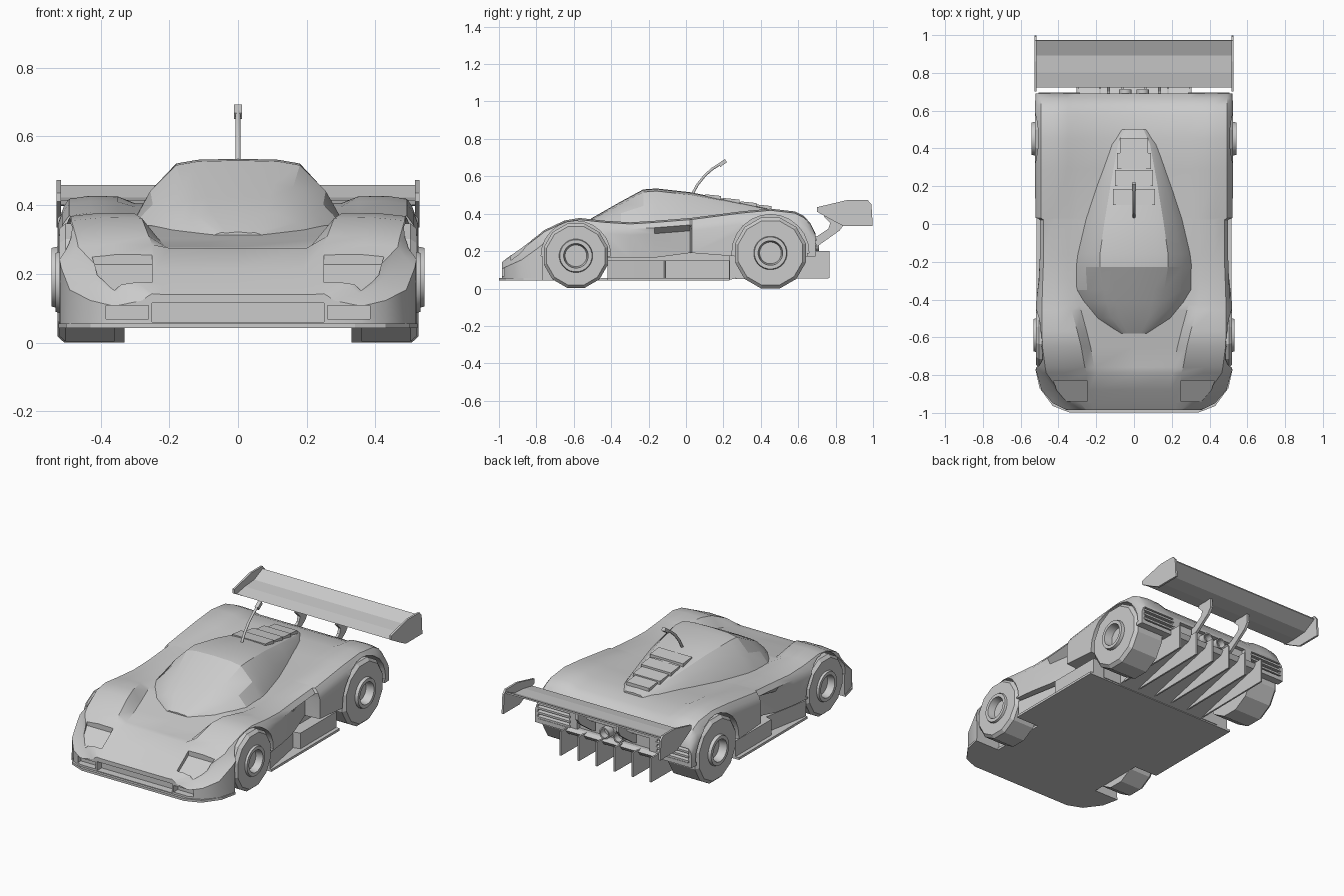
import bpy, bmesh
from math import radians, cos, sin, pi
from mathutils import Vector

if "Cube" in bpy.data.objects:
    bpy.data.objects.remove(bpy.data.objects["Cube"])


def finish(name, bm, smooth=None):
    bmesh.ops.remove_doubles(bm, verts=bm.verts, dist=1e-5)
    bmesh.ops.recalc_face_normals(bm, faces=bm.faces)
    me = bpy.data.meshes.new(name)
    bm.to_mesh(me)
    bm.free()
    ob = bpy.data.objects.new(name, me)
    bpy.context.collection.objects.link(ob)
    if smooth:
        shade(ob, smooth)
    return ob


def select(ob):
    bpy.ops.object.select_all(action='DESELECT')
    ob.select_set(True)
    bpy.context.view_layer.objects.active = ob


def shade(ob, deg):
    select(ob)
    bpy.ops.object.shade_smooth_by_angle(angle=radians(deg))


def loft(name, rings, smooth=None):
    """Skin between closed rings and cap both ends."""
    bm = bmesh.new()
    vs = [[bm.verts.new(p) for p in r] for r in rings]
    n = len(rings[0])
    for a, b in zip(vs, vs[1:]):
        for i in range(n):
            bm.faces.new((a[i], a[(i + 1) % n], b[(i + 1) % n], b[i]))
    bm.faces.new(vs[0])
    bm.faces.new(vs[-1])
    return finish(name, bm, smooth)


def prism_x(name, pts, x0, x1):
    return loft(name, [[(x, y, z) for y, z in pts] for x in (x0, x1)])


def prism_z(name, pts, z0, z1):
    return loft(name, [[(x, y, z) for x, y in pts] for z in (z0, z1)])


def box(name, x0, x1, y0, y1, z0, z1):
    return prism_x(name, [(y0, z0), (y1, z0), (y1, z1), (y0, z1)], x0, x1)


def lathe_x(name, prof, y, z, side, n, smooth=None):
    """Spin (x, r) profile round an axle."""
    rings = []
    for x, r in prof:
        rings.append([(side * x, y + r * cos(2 * pi * (i + .5) / n + pi / 2),
                       z + r * sin(2 * pi * (i + .5) / n + pi / 2)) for i in range(n)])
    return loft(name, rings, smooth)


def mirrored(half):
    return half + [(-x, y, z) for x, y, z in reversed(half) if x > 1e-6]


def cut(ob, cutter):
    m = ob.modifiers.new('cut', 'BOOLEAN')
    m.object, m.operation, m.solver = cutter, 'DIFFERENCE', 'EXACT'
    select(ob)
    bpy.ops.object.modifier_apply(modifier=m.name)
    bpy.data.objects.remove(cutter)


# body shell: y, centre z, channel half-width, fender z, top half-width, side half-width, bottom z
stations = [
    (-.985, .14, .19, .14, .28, .36, .05), (-.95, .167, .19, .167, .35, .43, .05),
    (-.88, .215, .19, .217, .42, .49, .05), (-.79, .275, .20, .285, .485, .515, .05),
    (-.76, .278, .21, .31, .49, .52, .05), (-.65, .30, .23, .362, .505, .52, .05),
    (-.57, .315, .25, .375, .507, .52, .05), (-.46, .335, .28, .363, .507, .52, .05),
    (-.43, .34, .29, .36, .507, .52, .165), (-.30, .35, .30, .352, .503, .505, .165),
    (-.17, .355, .30, .36, .498, .48, .165), (.02, .37, .30, .375, .498, .43, .19),
    (.03, .37, .30, .376, .512, .522, .19), (.29, .395, .30, .41, .512, .524, .17),
    (.45, .405, .30, .425, .512, .524, .17), (.58, .39, .30, .41, .512, .524, .17),
    (.63, .37, .30, .385, .512, .524, .17), (.665, .335, .30, .345, .512, .522, .17),
    (.69, .29, .30, .295, .512, .52, .17)]
rings = []
for y, zc, xa, zf, wt, ws, zb in stations:
    d = min(.035, (zf - zb) * .2)
    xb = xa + (.05 if wt > .4 else .03)
    rings.append(mirrored([(0, y, zc), (xa, y, zc), (xb, y, zf), ((xb + wt) / 2, y, zf + .002),
                           (wt - .02, y, zf - .2 * d), (wt, y, zf - d),
                           (ws, y, zf - 1.9 * d), (ws, y, zb), (0.02, y, zb)]))
body = loft('body_shell', rings)

# wheel arches, headlight pockets, front and rear openings
for s in (1, -1):
    for yc, zc, r, x0, ya, yb in ((-.59, .175, .186, .355, -.77, -.42), (.45, .19, .206, .325, .244, .645)):
        arc = [(yc + r * cos(pi * i / 12), zc + r * sin(pi * i / 12)) for i in range(13)]
        cut(body, prism_x('arch_cutter', [(yb, -.05), (yb, zc - .001)] + arc + [(ya, zc - .001), (ya, -.05)],
                          s * x0, s * .7))
    lamp = [(.25, -.83), (.425, -.83), (.41, -.88), (.36, -.94), (.25, -.94)]
    cut(body, loft('lamp_cutter', [[(s * x, y, .145 + (y + .98) * .69 - .022) for x, y in lamp],
                                   [(s * x, y, .4) for x, y in lamp]]))
    cut(body, box('duct_cutter', s * .26, s * .385, -1.1, -.945, .068, .108))
    cut(body, box('vent_cutter', s * .29, s * .5, .672, .8, .195, .28))
cut(body, box('grille_cutter', -.25, .25, -1.1, -.94, .06, .115))
cut(body, box('rear_cutter', -.24, .24, .665, .8, .195, .275))
shade(body, 28)

# cockpit canopy: y, base half-width, base z, roof half-width, roof z
rings = []
for y, wb, zb, wt, zt in [(-.58, .08, .305, .05, .322), (-.50, .205, .315, .12, .38), (-.42, .275, .325, .145, .425),
                          (-.35, .312, .335, .16, .465), (-.23, .31, .345, .18, .53), (-.16, .30, .35, .18, .535),
                          (.02, .26, .36, .155, .515), (.2, .205, .37, .125, .48),
                          (.42, .13, .385, .085, .432), (.5, .07, .39, .05, .412)]:
    rings.append(mirrored([(0, y, zt), (wt * .65, y, zt - .003), (wt, y, zt - .014 * min(1, (zt - zb) * 8)),
                           (wt + .58 * (wb - wt), y, zb + .52 * (zt - zb)), (wb, y, zb), (.01, y, zb - .03)]))
loft('cockpit_canopy', rings, 20)

# engine cover louvres
for y, w in ((.10, .11), (.20, .10), (.29, .09), (.37, .075)):
    z0, z1 = (.518 - (t - .02) * .2 for t in (y, y + .085))
    prism_x('engine_louvre', [(y, z0 - .008), (y + .085, z1 - .01), (y + .085, z1 + .01), (y, z0 + .002)], -w, w)

# roof mast with tip
cu = bpy.data.curves.new('roof_mast', 'CURVE')
cu.dimensions, cu.bevel_depth, cu.bevel_resolution = '3D', .008, 1
cu.use_fill_caps = True
path = [(.03, .50), (.06, .555), (.10, .605), (.14, .64), (.19, .672)]
sp = cu.splines.new('POLY')
sp.points.add(len(path) - 1)
for p, (y, z) in zip(sp.points, path):
    p.co = (0, y, z, 1)
mast = bpy.data.objects.new('roof_mast', cu)
bpy.context.collection.objects.link(mast)
select(mast)
bpy.ops.object.convert(target='MESH')
prism_x('mast_tip', [(.172, .668), (.182, .65), (.217, .675), (.207, .693)], -.011, .011)

# flat floor with front wheel notches, and side sills
edge = [(.34, -1), (.43, -.965), (.50, -.87), (.522, -.77), (.36, -.77), (.36, -.42), (.515, -.42), (.515, .23)]
prism_z('floor_plate', edge + [(-x, y) for x, y in reversed(edge)], .042, .056)
sill = [(.505, -.42), (.48, -.28), (.45, -.12), (.492, -.11), (.492, .23)]
prism_z('side_sills', sill + [(-x, y) for x, y in reversed(sill)], .056, .15)
box('sill_core', -.42, .42, -.42, .235, .05, .2)

# wheels
for s in (1, -1):
    for tag, y, z, x0, x1, R in (('front', -.59, .175, .36, .52, .178), ('rear', .45, .19, .33, .525, .196)):
        lathe_x(tag + '_tyre', [(x0, .06), (x0, R), (x1 - .018, R), (x1, R * .91), (x1, .085), (x1 - .04, .08)],
                y, z, s, 12)
        h = x1 + (.018 if tag == 'rear' else .012)
        lathe_x(tag + '_rim', [(x1 - .05, .09), (x1, .09), (h, .086), (h, .066), (x1 - .03, .058), (x1 - .03, .01)],
                y, z, s, 24, 30)

# diffuser ramp and fins
prism_x('diffuser_ramp', [(.225, .045), (.70, .165), (.72, .19), (.69, .2), (.225, .18)], -.3, .3)
for i in range(6):
    x = -.3 + .12 * i
    prism_x('diffuser_fin', [(.25, .05), (.765, .055), (.765, .2), (.68, .2), (.5, .13)], x - .005, x + .005)

# rear vent slats and twin exhausts
for s in (1, -1):
    for z in (.205, .233, .261):
        prism_x('rear_slat', [(.66, z), (.695, z - .006), (.695, z + .006), (.66, z + .012)], s * .285, s * .505)
    ring = [(r, y) for r, y in ((.034, .65), (.034, .71), (.026, .71), (.026, .67))]
    loft('exhaust_pipe', [[(s * .046 + r * cos(2 * pi * i / 16), y, .235 + r * sin(2 * pi * i / 16))
                           for i in range(16)] for r, y in ring], 30)

# rear wing, end plates and struts
prism_x('wing_blade', [(.72, .40), (.80, .415), (.89, .422), (.97, .458), (.972, .45), (.89, .405), (.80, .398)],
        -.52, .52)
for s in (1, -1):
    prism_x('wing_end_plate', [(.70, .435), (.86, .473), (.97, .473), (.99, .45), (.997, .335), (.84, .335),
                               (.79, .36), (.70, .41)], s * .516, s * .528)
    prism_x('wing_strut', [(.675, .215), (.70, .225), (.82, .31), (.845, .345), (.84, .412), (.75, .405),
                           (.735, .385), (.77, .35), (.76, .32), (.70, .28), (.675, .275)], s * .127, s * .143)

# recentre lengthwise so the model spans -1 to 1
obs = [o for o in bpy.context.scene.objects if o.type == 'MESH']
ys = [(o.matrix_world @ Vector(c)).y for o in obs for c in o.bound_box]
for o in obs:
    o.location.y -= (min(ys) + max(ys)) / 2
